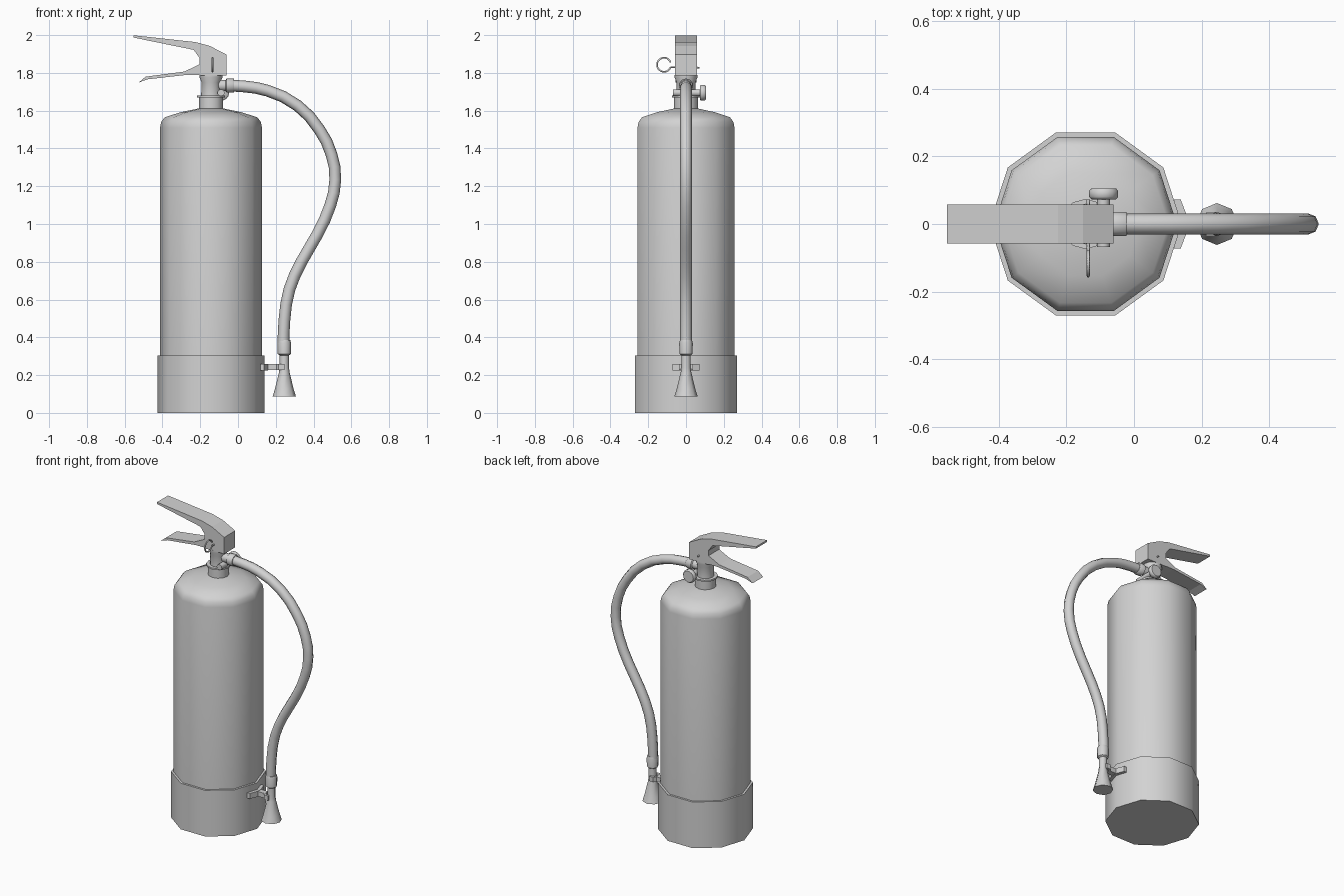
import bpy, bmesh
from math import cos, sin, radians, tau
from mathutils import Matrix, Vector

old = bpy.data.objects.get("Cube")
if old:
    bpy.data.objects.remove(old, do_unlink=True)

# One plain grey for every part
grey = bpy.data.materials.new("light_grey")
grey.use_nodes = True
COLOUR = (0.65, 0.65, 0.65, 1)
grey.diffuse_color = COLOUR
grey.node_tree.nodes["Principled BSDF"].inputs["Base Color"].default_value = COLOUR

AXIS = -0.143  # x of the bottle's centre line


def finish(name, bm, smooth=None):
    bmesh.ops.recalc_face_normals(bm, faces=bm.faces)
    mesh = bpy.data.meshes.new(name)
    bm.to_mesh(mesh)
    bm.free()
    obj = bpy.data.objects.new(name, mesh)
    bpy.context.collection.objects.link(obj)
    mesh.materials.append(grey)
    if smooth:
        bpy.ops.object.select_all(action="DESELECT")
        obj.select_set(True)
        bpy.context.view_layer.objects.active = obj
        bpy.ops.object.shade_smooth_by_angle(angle=radians(smooth))
    return obj


def lathe(name, profile, sides, origin, direction=(0, 0, 1), smooth=50):
    """Revolve (radius, height) pairs about a direction, capping both ends."""
    turn = Vector((0, 0, 1)).rotation_difference(Vector(direction)).to_matrix().to_4x4()
    place = Matrix.Translation(origin) @ turn
    bm = bmesh.new()
    rings = [[bm.verts.new(place @ Vector((r * cos(tau * i / sides), r * sin(tau * i / sides), h)))
              for i in range(sides)] for r, h in profile]
    for a, b in zip(rings, rings[1:]):
        for i in range(sides):
            j = (i + 1) % sides
            bm.faces.new((a[i], a[j], b[j], b[i]))
    bm.faces.new(rings[0])
    bm.faces.new(rings[-1])
    return finish(name, bm, smooth)


def slab(name, outline, start, depth, plane="xz"):
    """Extrude a flat outline along y (side profile) or z (plan)."""
    bm = bmesh.new()
    verts = [bm.verts.new((a, start, b) if plane == "xz" else (a, b, start)) for a, b in outline]
    face = bm.faces.new(verts)
    moved = bmesh.ops.extrude_face_region(bm, geom=[face])["geom"]
    shift = (0, depth, 0) if plane == "xz" else (0, 0, depth)
    bmesh.ops.translate(bm, vec=shift, verts=[g for g in moved if isinstance(g, bmesh.types.BMVert)])
    return finish(name, bm)


def tube(name, points, radius, bevel, steps):
    curve = bpy.data.curves.new(name, "CURVE")
    curve.dimensions = "3D"
    curve.bevel_depth, curve.bevel_resolution = radius, bevel
    curve.use_fill_caps, curve.resolution_u = True, steps
    spline = curve.splines.new("BEZIER")
    spline.bezier_points.add(len(points) - 1)
    for bp, co in zip(spline.bezier_points, points):
        bp.co = co
        bp.handle_left_type = bp.handle_right_type = "AUTO"
    obj = bpy.data.objects.new(name, curve)
    bpy.context.collection.objects.link(obj)
    curve.materials.append(grey)
    bpy.ops.object.select_all(action="DESELECT")
    obj.select_set(True)
    bpy.context.view_layer.objects.active = obj
    bpy.ops.object.convert(target="MESH")
    bpy.ops.object.shade_smooth_by_angle(angle=radians(65))


# Bottle and foot skirt
lathe("bottle", [(0.27, 0.02), (0.27, 1.51), (0.264, 1.54), (0.245, 1.565), (0.16, 1.592), (0.064, 1.612)],
      10, (AXIS, 0, 0))
lathe("foot_skirt", [(0.284, 0), (0.284, 0.305), (0.268, 0.305)], 10, (AXIS, 0, 0))

# Neck and valve
lathe("neck", [(0.064, 1.6), (0.064, 1.67)], 12, (AXIS, 0, 0))
lathe("neck_collar", [(0.074, 1.67), (0.074, 1.68)], 12, (AXIS, 0, 0))
lathe("valve_body", [(0.052, 1.68), (0.05, 1.75), (0.06, 1.775), (0.06, 1.79)], 12, (AXIS, 0, 0))
lathe("gauge_stem", [(0.019, -0.068), (0.019, 0.08)], 10, (-0.09, 0, 1.695), (0, 1, 0))
lathe("gauge", [(0.036, 0.073), (0.043, 0.08), (0.043, 0.098), (0.037, 0.105)],
      14, (-0.09, 0, 1.695), (0, 1, 0))

# Handle and squeeze lever
slab("top_handle", [(-0.553, 1.999), (-0.225, 1.963), (-0.15, 1.943), (-0.061, 1.897), (-0.061, 1.787),
                    (-0.204, 1.787), (-0.204, 1.88), (-0.235, 1.922), (-0.553, 1.987)], -0.058, 0.116)
slab("squeeze_lever", [(-0.526, 1.749), (-0.489, 1.78), (-0.283, 1.807), (-0.204, 1.846), (-0.15, 1.846),
                       (-0.15, 1.79), (-0.267, 1.79), (-0.479, 1.766)], -0.056, 0.112)

# Safety pin with its pull ring
ring = [(-0.135, -0.116 + 0.037 * cos(radians(a)), 1.843 + 0.037 * sin(radians(a)))
        for a in range(20, 341, 32)]
tube("pull_ring", ring, 0.005, 1, 3)
tube("safety_pin", [ring[-1], (-0.135, -0.06, 1.83), (-0.135, 0.072, 1.828)], 0.005, 1, 2)

# Hose with fittings at both ends
path = [(-0.06, 1.733), (0.035, 1.728), (0.156, 1.706), (0.315, 1.627), (0.431, 1.5), (0.495, 1.368),
        (0.515, 1.235), (0.489, 1.1), (0.42, 0.945), (0.336, 0.8), (0.272, 0.653), (0.246, 0.495),
        (0.24, 0.36)]
tube("hose", [(x, 0, z) for x, z in path], 0.031, 2, 2)
lathe("hose_fitting", [(0.03, 0), (0.03, 0.045), (0.038, 0.05), (0.038, 0.085), (0.034, 0.09)],
      10, (-0.11, 0, 1.733), (1, 0, 0))
lathe("nozzle", [(0.062, 0.086), (0.05, 0.125), (0.028, 0.215), (0.025, 0.24), (0.025, 0.305), (0.035, 0.312),
                 (0.036, 0.37), (0.032, 0.385)], 8, (0.245, 0, 0))

# Nozzle clip: a plate hugging the skirt, a stem and two prongs
slab("clip_plate", [(0.118, 0.072), (0.138, 0.072), (0.158, 0.02), (0.158, -0.02), (0.138, -0.072),
                    (0.118, -0.072), (0.139, 0)], 0.224, 0.036, "xy")
slab("clip_stem", [(0.15, 0.018), (0.205, 0.018), (0.205, -0.018), (0.15, -0.018)], 0.226, 0.032, "xy")
for side in (1, -1):
    slab("clip_prong_left" if side > 0 else "clip_prong_right",
         [(x, side * y) for x, y in ((0.19, 0), (0.215, 0.036), (0.245, 0.036), (0.245, 0.024), (0.22, 0.02),
                                     (0.207, 0))], 0.226, 0.032, "xy")
